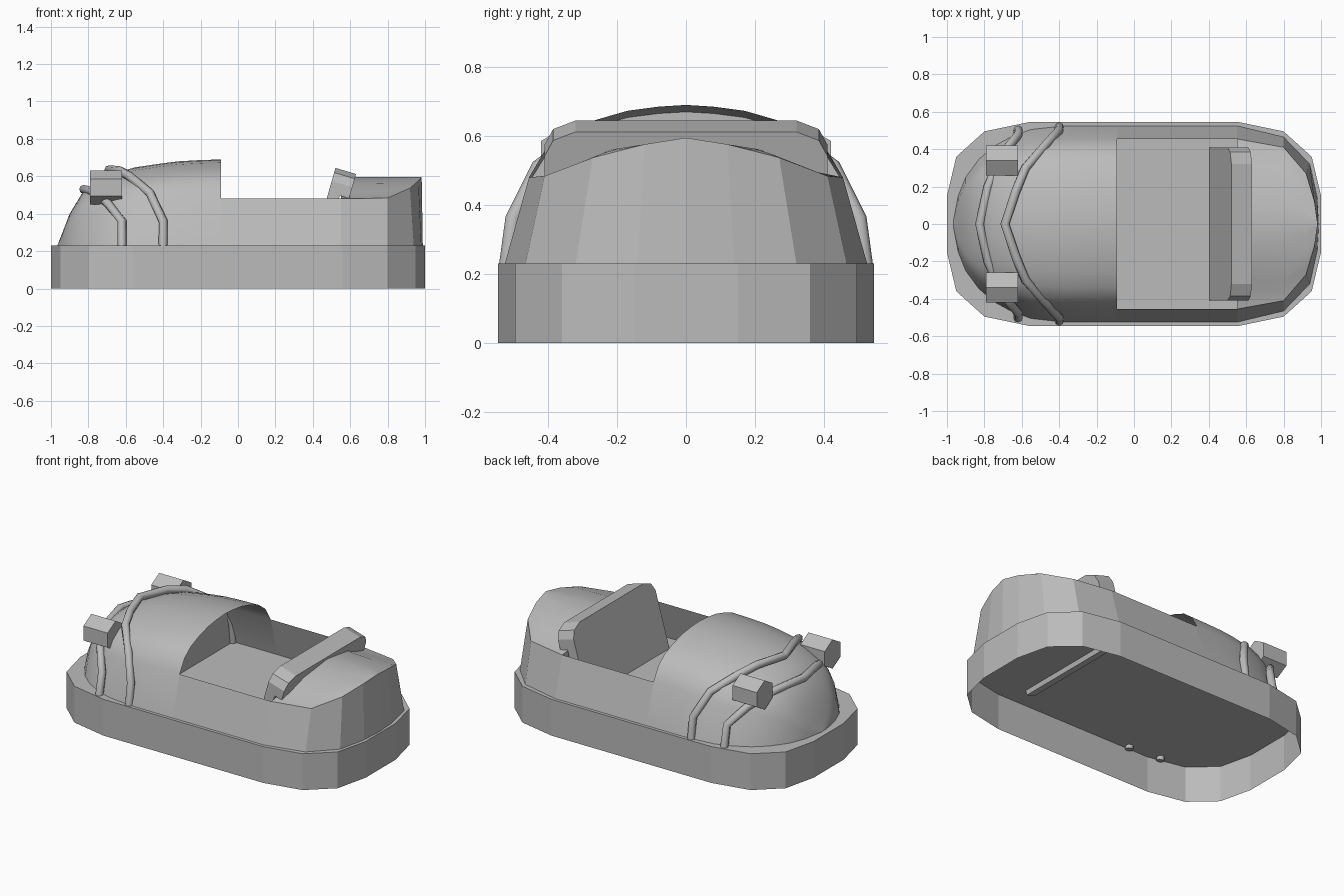
import bpy, bmesh, math
from mathutils import Vector

cube = bpy.data.objects.get("Cube")
if cube:
    bpy.data.objects.remove(cube, do_unlink=True)

GREY = (0.5, 0.5, 0.5, 1)
grey = bpy.data.materials.new("body_grey")
grey.use_nodes = True
grey.diffuse_color = GREY
grey.node_tree.nodes["Principled BSDF"].inputs["Base Color"].default_value = GREY

FLOOR = 0.23


def finish(name, bm, smooth=None):
    bmesh.ops.remove_doubles(bm, verts=bm.verts, dist=0.0005)
    bmesh.ops.recalc_face_normals(bm, faces=bm.faces)
    mesh = bpy.data.meshes.new(name)
    bm.to_mesh(mesh)
    bm.free()
    mesh.materials.append(grey)
    obj = bpy.data.objects.new(name, mesh)
    bpy.context.collection.objects.link(obj)
    if smooth:
        bpy.ops.object.select_all(action="DESELECT")
        obj.select_set(True)
        bpy.context.view_layer.objects.active = obj
        bpy.ops.object.shade_smooth_by_angle(angle=math.radians(smooth))
    return obj


def loft(bm, rows):
    grid = [[bm.verts.new(p) for p in row] for row in rows]
    for a, b in zip(grid, grid[1:]):
        for i in range(len(a) - 1):
            bm.faces.new((a[i], a[i + 1], b[i + 1], b[i]))
    return grid


def mirrored(half):
    """Half row from +y edge to the centre, completed to the -y edge."""
    return half + [(x, -y, z) for x, y, z in reversed(half[:-1])]


def interp(table, v):
    for (a, fa), (b, fb) in zip(table, table[1:]):
        if v <= b:
            return fa + (fb - fa) * (v - a) / (b - a)
    return table[-1][1]


# Bumper: open underneath, its top also forms the cockpit floor
quarter = [(0.56, 0.545), (0.8, 0.495), (0.95, 0.36), (1.0, 0.15)]
right_end = quarter + [(x, -y) for x, y in reversed(quarter)]
outline = right_end + [(-x, -y) for x, y in right_end]
bm = bmesh.new()
low = [bm.verts.new((x, y, 0)) for x, y in outline]
top = [bm.verts.new((x, y, FLOOR)) for x, y in outline]
for i in range(len(outline)):
    j = (i + 1) % len(outline)
    bm.faces.new((low[i], low[j], top[j], top[i]))
bm.faces.new(top)
finish("bumper", bm)

# Front cowl: one arch scaled along the nose
arch = [(0.525, 0), (0.455, 0.25), (0.405, 0.335), (0.34, 0.385),
        (0.26, 0.417), (0.17, 0.443), (0.08, 0.455), (0, 0.46)]


def cowl_row(x, width, height):
    return mirrored([(x, y * width / 0.525, FLOOR + z * (height - FLOOR) / 0.46)
                     for y, z in arch])


stations = [(-0.09, 0.525, 0.69), (-0.2, 0.525, 0.687), (-0.32, 0.525, 0.68),
            (-0.4, 0.522, 0.67), (-0.55, 0.505, 0.648), (-0.65, 0.47, 0.62),
            (-0.75, 0.415, 0.575), (-0.83, 0.345, 0.515), (-0.9, 0.25, 0.4),
            (-0.94, 0.15, 0.295), (-0.965, 0.02, 0.232)]
bm = bmesh.new()
loft(bm, [cowl_row(*s) for s in stations])
finish("front_cowl", bm, 35)

# Bulkhead inside the cowl
bm = bmesh.new()
bm.faces.new([bm.verts.new(p) for p in cowl_row(*stations[3])])
finish("foot_bulkhead", bm)

# Cockpit sides and tail wall, base point and rim point at each station
deck = [(0, 0.595), (0.22, 0.56), (0.33, 0.51), (0.41, 0.484), (0.455, 0.48)]
base = [(-0.09, 0.525), (0.55, 0.525), (0.8, 0.465), (0.94, 0.32), (0.98, 0.14), (0.988, 0)]
rim = [(-0.09, 0.455), (0.55, 0.455), (0.8, 0.41), (0.92, 0.27), (0.965, 0.12), (0.982, 0)]
bm = bmesh.new()
loft(bm, [mirrored([(x, y, FLOOR) for x, y in base]),
          mirrored([(x, y, interp(deck, y)) for x, y in rim])])
finish("side_and_tail_wall", bm)

# Crowned rear deck
bm = bmesh.new()
deck_rows = [mirrored([(x, y * t, interp(deck, y * t)) for t in (1, 0.9, 0.72, 0.48, 0.24, 0)])
             for x, y in rim[1:]]
loft(bm, deck_rows)
finish("rear_deck", bm, 25)

# Wall behind the seat
bm = bmesh.new()
bm.faces.new([bm.verts.new(p) for p in
              [(0.55, 0.525, FLOOR)] + deck_rows[0] + [(0.55, -0.525, FLOOR)]])
finish("cockpit_rear_wall", bm)


# Seat: leaning backrest with a thicker padded top
def seat_slab(name, bottom, thickness):
    half = [(0.41, bottom), (0.41, 0.575), (0.385, 0.62), (0.32, 0.645)]
    shape = half + [(-y, z) for y, z in reversed(half)]
    bm = bmesh.new()
    face = bm.faces.new([bm.verts.new((0.4 + 0.285 * (z - 0.22), y, z)) for y, z in shape])
    new = bmesh.ops.extrude_face_region(bm, geom=[face])["geom"]
    bmesh.ops.translate(bm, vec=(thickness, 0, -0.3 * thickness),
                        verts=[v for v in new if isinstance(v, bmesh.types.BMVert)])
    bm.faces.index_update()
    return finish(name, bm)


seat_slab("seat_back", 0.22, 0.06)
seat_slab("seat_top_pad", 0.515, 0.11)


# Tubular bars over the nose
def bar(name, half, radius=0.024, sides=8):
    path = [Vector(p) for p in mirrored(half)]
    rows = []
    for i, p in enumerate(path):
        t = (path[min(i + 1, len(path) - 1)] - path[max(i - 1, 0)]).normalized()
        u = t.cross(Vector((1, 0, 0))).normalized()
        v = t.cross(u)
        rows.append([p + radius * (math.cos(a) * u + math.sin(a) * v)
                     for a in (math.tau * k / sides for k in range(sides + 1))])
    bm = bmesh.new()
    grid = loft(bm, rows)
    for ring in (grid[0], grid[-1]):
        bm.faces.new(ring[:-1])
    finish(name, bm, 50)


bar("front_bar", [(-0.62, 0.505, 0.21), (-0.62, 0.475, 0.36), (-0.7, 0.38, 0.46),
                  (-0.78, 0.2, 0.52), (-0.825, 0, 0.53)])
bar("rear_bar", [(-0.4, 0.52, 0.21), (-0.4, 0.5, 0.36), (-0.47, 0.425, 0.51),
                 (-0.58, 0.3, 0.6), (-0.63, 0.18, 0.63), (-0.69, 0, 0.635)])

# Six-sided headlights
for side, sign in (("left", -1), ("right", 1)):
    bm = bmesh.new()
    ends = [[bm.verts.new((x, sign * 0.34 + 0.092 * math.sin(k * math.tau / 6),
                           0.54 + 0.092 * math.cos(k * math.tau / 6))) for k in range(6)]
            for x in (-0.79, -0.62)]
    for k in range(6):
        j = (k + 1) % 6
        bm.faces.new((ends[0][k], ends[0][j], ends[1][j], ends[1][k]))
    for e in ends:
        bm.faces.new(e)
    finish(side + "_headlight", bm)
